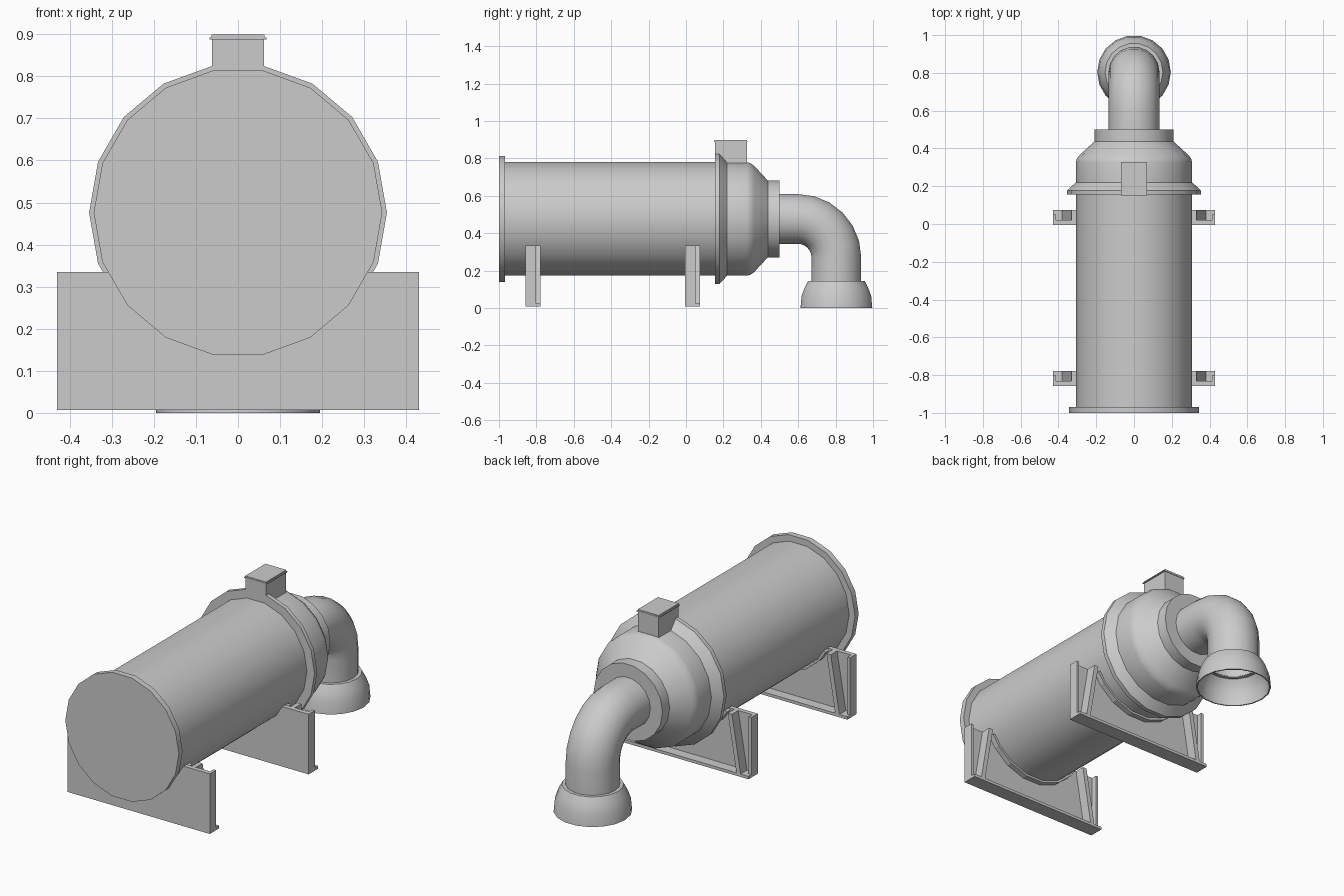
import bpy, bmesh
from math import sin, cos, radians
from mathutils import Vector

if "Cube" in bpy.data.objects:
    bpy.data.objects.remove(bpy.data.objects["Cube"])

SIDES = 18
AXIS_Z = 0.476


def finish(name, bm, smooth=False):
    bmesh.ops.recalc_face_normals(bm, faces=bm.faces)
    mesh = bpy.data.meshes.new(name)
    bm.to_mesh(mesh)
    bm.free()
    ob = bpy.data.objects.new(name, mesh)
    bpy.context.collection.objects.link(ob)
    if smooth:
        bpy.ops.object.select_all(action='DESELECT')
        ob.select_set(True)
        bpy.context.view_layer.objects.active = ob
        bpy.ops.object.shade_smooth_by_angle(angle=radians(30))
    return ob


def tube(name, rings, cap_start=False, cap_end=False):
    """Skin rings of (y, z, radius, tilt); tilt 0 runs along +y, 90 runs down."""
    bm = bmesh.new()
    loops = []
    for y, z, r, tilt in rings:
        t = radians(tilt)
        up = Vector((0, sin(t), cos(t)))
        loop = []
        for i in range(SIDES):
            a = radians(360 * i / SIDES)
            loop.append(bm.verts.new(Vector((r * cos(a), y, z)) + up * r * sin(a)))
        loops.append(loop)
    for a, b in zip(loops, loops[1:]):
        for i in range(SIDES):
            j = (i + 1) % SIDES
            bm.faces.new((a[i], a[j], b[j], b[i]))
    if cap_start:
        bm.faces.new(loops[0])
    if cap_end:
        bm.faces.new(loops[-1])
    return finish(name, bm, True)


def plate(name, outline, y0, y1):
    """Extrude an x-z outline from y0 to y1."""
    bm = bmesh.new()
    face = bm.faces.new([bm.verts.new((x, y0, z)) for x, z in outline])
    ext = bmesh.ops.extrude_face_region(bm, geom=[face])
    moved = [v for v in ext['geom'] if isinstance(v, bmesh.types.BMVert)]
    bmesh.ops.translate(bm, verts=moved, vec=(0, y1 - y0, 0))
    return finish(name, bm)


def rect(x0, x1, z0, z1):
    return [(x0, z0), (x1, z0), (x1, z1), (x0, z1)]


# Tank: front flange, barrel, clamp ring, tapered shoulder and outlet collar
profile = [(-1, 0.343), (-0.968, 0.343), (-0.968, 0.308), (0.155, 0.308),
           (0.155, 0.354), (0.178, 0.354), (0.22, 0.308), (0.325, 0.308),
           (0.345, 0.303), (0.365, 0.288), (0.438, 0.208), (0.5, 0.208), (0.5, 0.13)]
tube("tank_body", [(y, AXIS_Z, r, 0) for y, r in profile], True, True)

# Outlet elbow
BEND_Y, BEND_Z, BEND_R = 0.598, 0.27, 0.206
elbow = [(0.49, AXIS_Z, 0.135, 0)]
for i in range(7):
    t = radians(15 * i)
    elbow.append((BEND_Y + BEND_R * sin(t), BEND_Z + BEND_R * cos(t), 0.135, 15 * i))
elbow.append((BEND_Y + BEND_R, 0.135, 0.135, 90))
tube("outlet_elbow", elbow)

# Flared bell at the end of the elbow, hollow underneath
bell = [(0.134, 0.145), (0.153, 0.145), (0.172, 0.11), (0.189, 0.065), (0.195, 0),
        (0.188, 0), (0.182, 0.065), (0.164, 0.108), (0.145, 0.135), (0.13, 0.138)]
tube("outlet_bell", [(0.804, z, r, 90) for r, z in bell])

# Junction box and its lid
plate("top_box", rect(-0.062, 0.062, 0.74, 0.888), 0.155, 0.325)
plate("top_box_lid", rect(-0.068, 0.068, 0.887, 0.892), 0.15, 0.328)
plate("top_box_cap", rect(-0.063, 0.063, 0.892, 0.899), 0.152, 0.326)

# Saddle supports
TOP, BASE, HALF = 0.335, 0.007, 0.43


def arc(r, start, end):
    angles = [start] + [a for a in range(-140, -39, 20)] + [end]
    return [(r * cos(radians(a)), AXIS_Z + r * sin(radians(a))) for a in angles]


for label, y in (("front", -0.857), ("rear", -0.005)):
    web = [(HALF, TOP), (HALF, BASE), (-HALF, BASE), (-HALF, TOP)] + arc(0.306, -152.5, -27.5)
    plate(label + "_saddle_web", web, y, y + 0.025)
    strip = arc(0.306, -152, -28) + arc(0.32, -152, -28)[::-1]
    plate(label + "_saddle_strip", strip, y + 0.024, y + 0.055)
    plate(label + "_saddle_foot", rect(-HALF, HALF, BASE, BASE + 0.016), y + 0.024, y + 0.08)
    for side, s in (("left", -1), ("right", 1)):
        end = [(s * x, z) for x, z in rect(HALF - 0.016, HALF, BASE, TOP)]
        plate(f"{label}_{side}_end_flange", end, y + 0.024, y + 0.055)
        rib = [(s * x, z) for x, z in ((0.305, TOP), (0.33, TOP), (0.385, BASE), (0.36, BASE))]
        plate(f"{label}_{side}_rib", rib, y + 0.024, y + 0.08)
